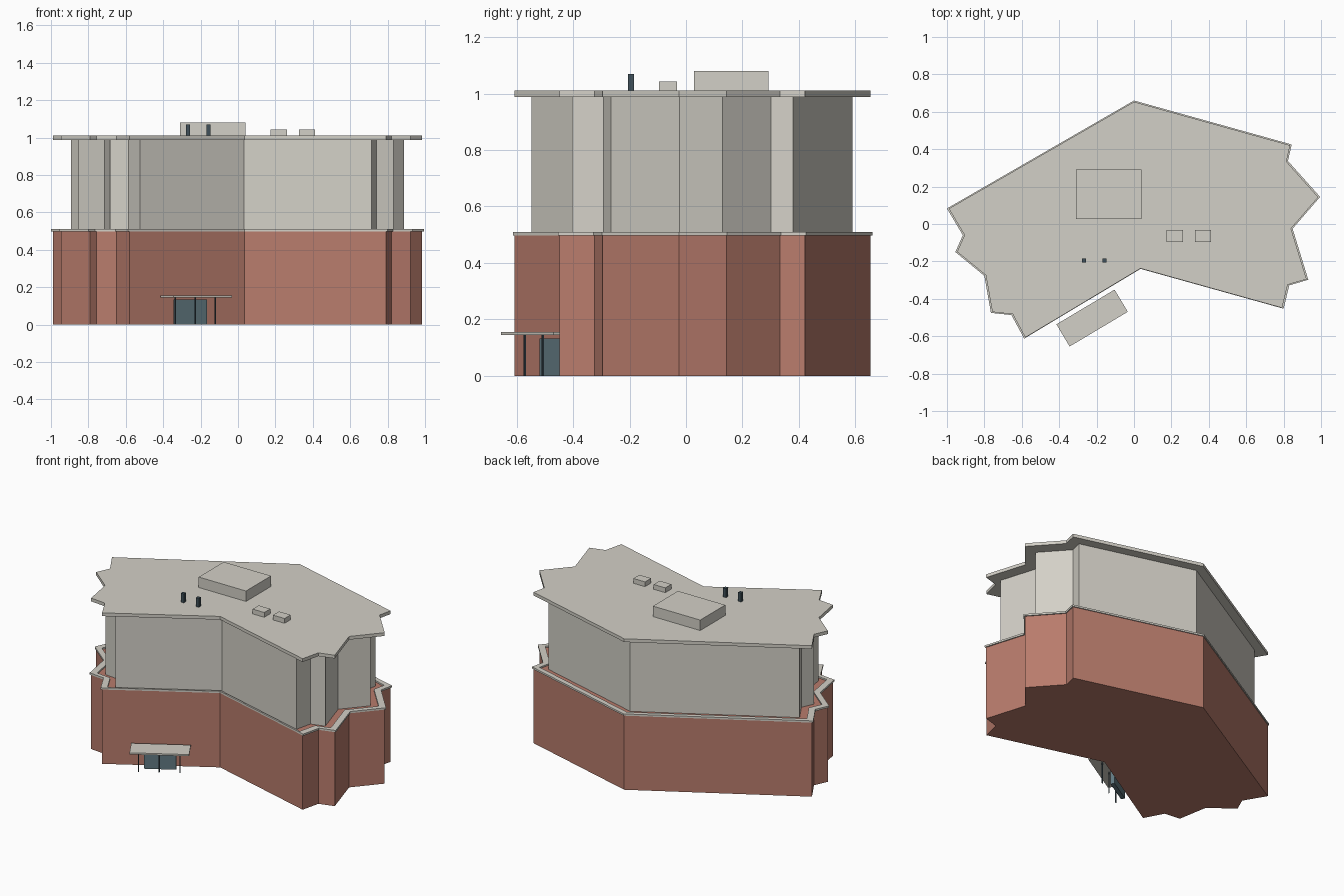
import bpy, bmesh, math
from mathutils import Matrix

if "Cube" in bpy.data.objects:
    bpy.data.objects.remove(bpy.data.objects["Cube"])

# footprint of the building, counter-clockwise from the back peak reversed
OUTLINE = [(0.0, 0.66), (-1.0, 0.083), (-0.915, -0.06), (-0.955, -0.15),
           (-0.80, -0.277), (-0.765, -0.475), (-0.655, -0.487), (-0.587, -0.613),
           (0.035, -0.24), (0.80, -0.453), (0.83, -0.328), (0.932, -0.298),
           (0.848, -0.025), (0.995, 0.145), (0.823, 0.337), (0.843, 0.425)]


def material(name, rgb):
    m = bpy.data.materials.new(name)
    m.diffuse_color = (*rgb, 1)
    m.use_nodes = True
    m.node_tree.nodes["Principled BSDF"].inputs["Base Color"].default_value = m.diffuse_color
    return m


BRICK = material("brick", (0.48, 0.20, 0.15))
STONE = material("stone", (0.65, 0.63, 0.57))
GLASS = material("glass", (0.12, 0.19, 0.22))
DARK = material("dark_metal", (0.05, 0.08, 0.10))


def finish(bm, name, mat):
    bmesh.ops.recalc_face_normals(bm, faces=bm.faces)
    me = bpy.data.meshes.new(name)
    bm.to_mesh(me)
    bm.free()
    me.materials.append(mat)
    ob = bpy.data.objects.new(name, me)
    bpy.context.collection.objects.link(ob)
    return ob


def loop(bm, scale, z):
    return [bm.verts.new((x * scale, y * scale, z)) for x, y in OUTLINE]


def bridge(bm, a, b):
    n = len(a)
    for i in range(n):
        j = (i + 1) % n
        bm.faces.new((a[i], a[j], b[j], b[i]))


def storey(name, scale, z0, z1, mat):
    bm = bmesh.new()
    lo, hi = loop(bm, scale, z0), loop(bm, scale, z1)
    bridge(bm, lo, hi)
    bm.faces.new(lo)
    bm.faces.new(hi)
    return finish(bm, name, mat)


def ring(name, outer, inner, z0, z1, mat):
    bm = bmesh.new()
    loops = [loop(bm, s, z) for s, z in
             ((outer, z0), (outer, z1), (inner, z1), (inner, z0))]
    for k in range(4):
        bridge(bm, loops[k], loops[(k + 1) % 4])
    return finish(bm, name, mat)


def box(name, cx, cy, sx, sy, z0, z1, mat, angle=0.0):
    bm = bmesh.new()
    bmesh.ops.create_cube(bm, size=1, matrix=Matrix.Diagonal((sx, sy, z1 - z0, 1)))
    ob = finish(bm, name, mat)
    ob.location = (cx, cy, (z0 + z1) / 2)
    ob.rotation_euler.z = angle
    return ob


# main volumes
storey("brick_base", 0.99, 0, 0.5, BRICK)
ring("terrace_coping", 1.0, 0.95, 0.498, 0.51, STONE)
storey("upper_storey", 0.893, 0.5, 0.99, STONE)
storey("roof_slab", 0.99, 0.988, 1.01, STONE)

# rooftop equipment
box("plant_room", -0.135, 0.16, 0.35, 0.265, 1.01, 1.08, STONE)
for i, x in enumerate((0.218, 0.368)):
    box(f"roof_unit_{i}", x, -0.063, 0.086, 0.064, 1.01, 1.042, STONE)
for i, x in enumerate((-0.268, -0.157)):
    box(f"roof_vent_{i}", x, -0.195, 0.022, 0.022, 1.01, 1.07, DARK)

# entrance, turned to follow the front left wall
A = math.radians(30.8)
box("entrance_glass", -0.255, -0.457, 0.195, 0.026, 0, 0.133, GLASS, A)
box("entrance_canopy", -0.224, -0.503, 0.362, 0.138, 0.145, 0.156, STONE, A)
for i in (-1, 0, 1):
    d = 0.125 * i
    box(f"canopy_post_{i + 1}", -0.228 + d * math.cos(A), -0.507 + d * math.sin(A),
        0.006, 0.006, 0, 0.146, DARK, A)
